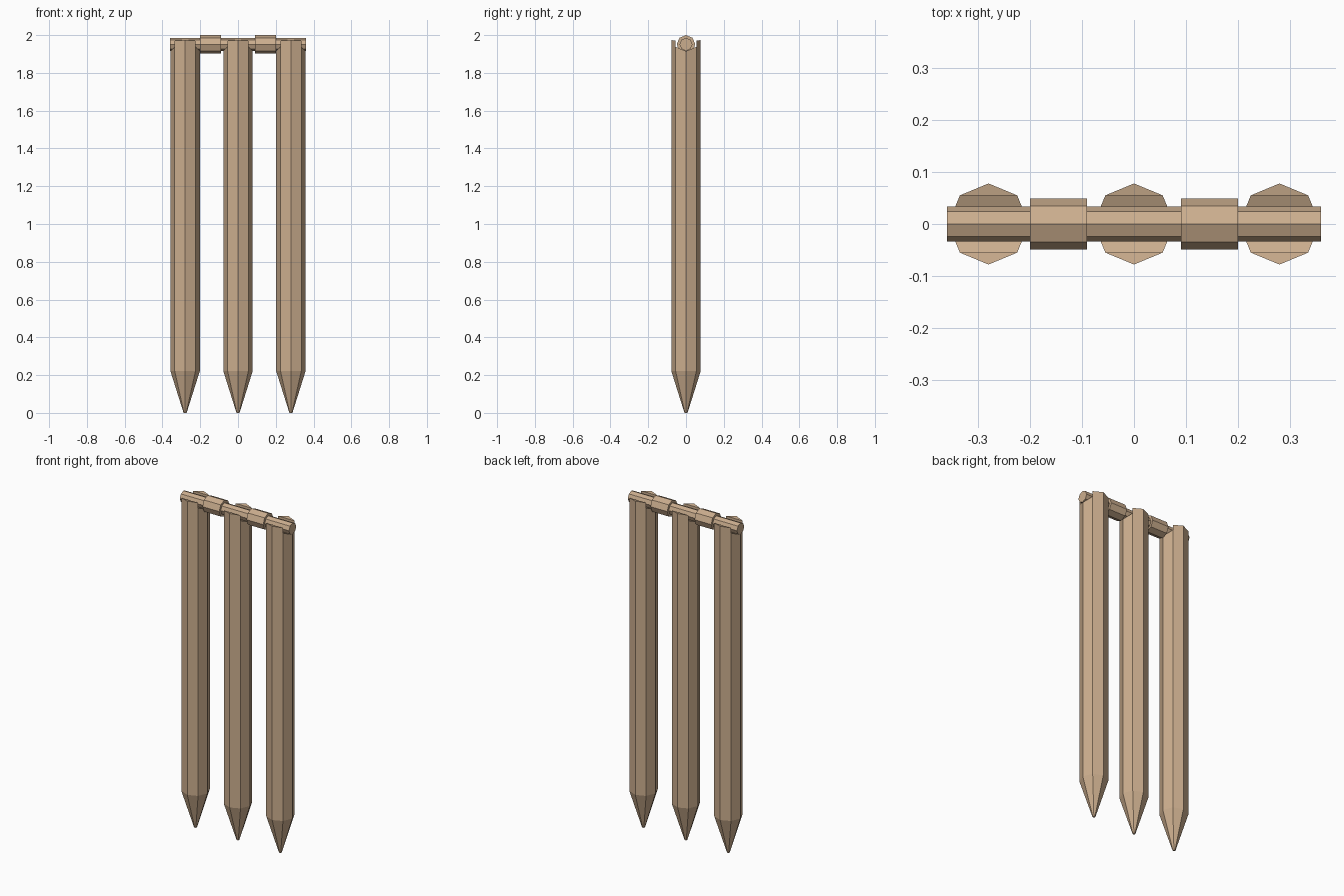
import bpy
import bmesh
from math import cos, sin, pi

if "Cube" in bpy.data.objects:
    bpy.data.objects.remove(bpy.data.objects["Cube"])

wood = bpy.data.materials.new("wood")
wood.diffuse_color = (0.60, 0.42, 0.27, 1)
wood.use_nodes = True
wood.node_tree.nodes["Principled BSDF"].inputs["Base Color"].default_value = wood.diffuse_color
N = 8


def make_object(name, bm, x=0.0):
    bmesh.ops.recalc_face_normals(bm, faces=bm.faces)
    mesh = bpy.data.meshes.new(name)
    bm.to_mesh(mesh)
    bm.free()
    mesh.materials.append(wood)
    obj = bpy.data.objects.new(name, mesh)
    obj.location.x = x
    bpy.context.collection.objects.link(obj)


def stump(name, x, r=0.078):
    bm = bmesh.new()

    def ring(radius, heights):
        return [bm.verts.new((radius * cos(k * pi / 4), radius * sin(k * pi / 4), heights[k]))
                for k in range(N)]

    # pointed foot and shaft, with the groove floor dipping to y = 0
    tip = ring(0.008, [0.0] * N)
    shoulder = ring(r, [0.222] * N)
    floor_z = [1.915, 1.938, None, 1.938] * 2
    prong_z = [None, 1.97, 1.974, 1.97] * 2
    low = {k: bm.verts.new((r * cos(k * pi / 4), r * sin(k * pi / 4), z))
           for k, z in enumerate(floor_z) if z}
    high = {k: bm.verts.new((r * cos(k * pi / 4), r * sin(k * pi / 4), z))
            for k, z in enumerate(prong_z) if z}
    bm.faces.new(tip)
    for k in range(N):
        j = (k + 1) % N
        bm.faces.new((tip[k], tip[j], shoulder[j], shoulder[k]))
        if k in low and j in low:
            top = [low[j], low[k]]
        elif k in low:
            top = [high[j], high[k], low[k]]
        else:
            top = [low[j], high[j], high[k]]
        bm.faces.new([shoulder[k], shoulder[j]] + top)

    # sloping groove floor and the two prongs beside it
    bm.faces.new((low[0], low[1], low[3], low[4]))
    bm.faces.new((low[4], low[5], low[7], low[0]))
    for a in (1, 5):
        bm.faces.new((low[a], low[a + 2], high[a + 2], high[a]))
        bm.faces.new((high[a], high[a + 1], high[a + 2]))
    make_object(name, bm, x)


def bails(name, z=1.951, thin=0.034, thick=0.049):
    # stepped profile turned about the x axis
    half = [(-0.36, thin), (-0.2, thin), (-0.2, thick), (-0.09, thick), (-0.09, thin)]
    profile = half + [(-x, r) for x, r in reversed(half)]
    bm = bmesh.new()
    rings = [[bm.verts.new((x, r * cos(k * pi / 4), z + r * sin(k * pi / 4)))
              for k in range(N)] for x, r in profile]
    for a, b in zip(rings, rings[1:]):
        for k in range(N):
            j = (k + 1) % N
            bm.faces.new((a[k], a[j], b[j], b[k]))
    bm.faces.new(rings[0])
    bm.faces.new(rings[-1])
    make_object(name, bm)


for name, x in (("left_stump", -0.28), ("middle_stump", 0), ("right_stump", 0.28)):
    stump(name, x)
bails("bails")
